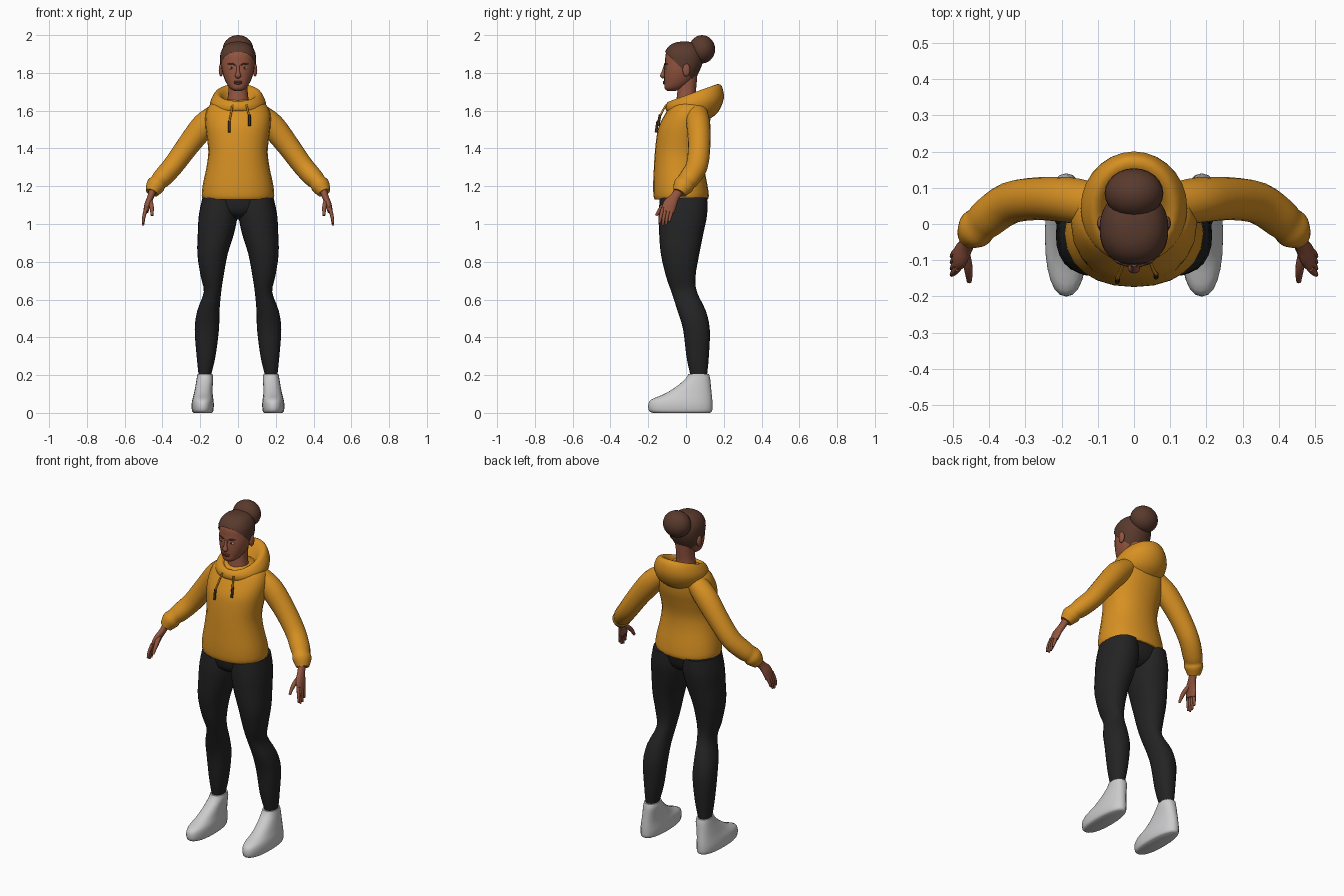
import bpy, bmesh, math
from mathutils import Vector

if "Cube" in bpy.data.objects:
    bpy.data.objects.remove(bpy.data.objects["Cube"], do_unlink=True)


def material(name, r, g, b):
    m = bpy.data.materials.new(name)
    m.use_nodes = True
    m.diffuse_color = (r, g, b, 1)
    node = m.node_tree.nodes["Principled BSDF"]
    node.inputs["Base Color"].default_value = (r, g, b, 1)
    node.inputs["Roughness"].default_value = 0.8
    return m


MUSTARD = material("mustard fabric", .68, .28, .016)
BLACK = material("black fabric", .017, .017, .017)
SHOE = material("light grey shoe", .6, .6, .61)
HAIR = material("brown hair", .1, .042, .026)
SKIN = material("brown skin", .29, .09, .05)
LIP = material("lip brown", .2, .055, .035)
WHITE = material("eye white", .55, .52, .5)
DARK = material("dark brown", .05, .03, .012)


def finish(bm, name, mat):
    bmesh.ops.recalc_face_normals(bm, faces=bm.faces)
    mesh = bpy.data.meshes.new(name)
    bm.to_mesh(mesh)
    bm.free()
    mesh.materials.append(mat)
    ob = bpy.data.objects.new(name, mesh)
    bpy.context.collection.objects.link(ob)
    bpy.ops.object.select_all(action='DESELECT')
    ob.select_set(True)
    bpy.context.view_layer.objects.active = ob
    bpy.ops.object.shade_smooth_by_angle(angle=math.radians(55))
    return ob


def smooth(rows, k=3):
    """Catmull-Rom interpolation between rows of numbers."""
    out, last = [], len(rows) - 1
    for i in range(last):
        a, b, c, d = (rows[min(max(j, 0), last)] for j in range(i - 1, i + 3))
        for t in (j / k for j in range(k)):
            out.append([q + t / 2 * (r - p + t * (2*p - 5*q + 4*r - s + t * (3*q - p - 3*r + s)))
                        for p, q, r, s in zip(a, b, c, d)])
    return out + [list(rows[last])]


def skin_rings(rings):
    bm = bmesh.new()
    loops = [[bm.verts.new(p) for p in ring] for ring in rings]
    n = len(loops[0])
    for a, b in zip(loops, loops[1:]):
        for i in range(n):
            bm.faces.new((a[i], a[(i + 1) % n], b[(i + 1) % n], b[i]))
    bm.faces.new(loops[0])
    bm.faces.new(loops[-1])
    return bm


def circle(n, e=2.0):
    for i in range(n):
        c, s = math.cos(math.tau * i / n), math.sin(math.tau * i / n)
        yield math.copysign(abs(c) ** (2 / e), c), math.copysign(abs(s) ** (2 / e), s)


def body(rows, side=1, e=2.2, n=24):
    """Level rings: z, centre x, half width, front y, back y, optional slope."""
    rings = []
    for z, cx, hw, front, back, *slope in smooth(rows):
        cy, ry = (front + back) / 2, (back - front) / 2
        tilt = slope[0] if slope else 0
        rings.append([(side * cx + hw * c, cy + ry * s, z + tilt * ry * s) for c, s in circle(n, e)])
    return skin_rings(rings)


def tube(name, rows, mat, side=1, n=10):
    """Rings square to a path: x, y, z, radius toward y, radius across."""
    rows = smooth(rows)
    pts = [Vector((side * r[0], r[1], r[2])) for r in rows]
    rings = []
    for i, (p, r) in enumerate(zip(pts, rows)):
        t = (pts[min(i + 1, len(pts) - 1)] - pts[max(i - 1, 0)]).normalized()
        u = Vector((0, 1, 0))
        u = (u - t * u.dot(t)).normalized()
        v = t.cross(u)
        rings.append([p + u * r[3] * c + v * r[4] * s for c, s in circle(n)])
    return finish(skin_rings(rings), name, mat)


def ball(name, centre, size, mat, n=16):
    bm = bmesh.new()
    bmesh.ops.create_uvsphere(bm, u_segments=n, v_segments=n // 2 + 2, radius=1)
    bmesh.ops.scale(bm, vec=size, verts=bm.verts)
    bmesh.ops.translate(bm, vec=centre, verts=bm.verts)
    return finish(bm, name, mat)


# Hooded top: trunk, then the hood folded over its rim and into the collar
trunk = [(1.13, 0, .183, -.165, .115), (1.15, 0, .192, -.172, .121), (1.21, 0, .186, -.174, .113),
         (1.3, 0, .167, -.17, .096), (1.38, 0, .157, -.165, .093), (1.46, 0, .165, -.156, .11),
         (1.52, 0, .172, -.143, .125), (1.58, 0, .172, -.112, .13), (1.63, 0, .15, -.08, .125),
         (1.66, 0, .1, -.045, .11)]
finish(body(trunk), "hoodie_body", MUSTARD)
hood = [(1.575, 0, .12, -.1, .12, -.2), (1.6, 0, .14, -.108, .17, -.05), (1.645, 0, .147, -.108, .2, .12),
        (1.685, 0, .128, -.1, .19, .3), (1.695, 0, .108, -.085, .162, .36),
        (1.675, 0, .085, -.07, .13, .35), (1.62, 0, .06, -.05, .08, .1)]
finish(body(hood, e=2, n=28), "hood", MUSTARD)

# Pelvis
pelvis = [(1.025, 0, .025, -.06, .04), (1.06, 0, .13, -.125, .085), (1.14, 0, .18, -.14, .108)]
finish(body(pelvis), "pelvis", BLACK)

leg = [(.205, .175, .034, .022, .112), (.3, .169, .05, .002, .121), (.44, .165, .064, -.015, .126),
       (.54, .157, .059, -.045, .105), (.64, .135, .046, -.077, .058), (.72, .137, .06, -.105, .05),
       (.84, .135, .08, -.133, .07), (.95, .117, .096, -.142, .092), (1.05, .105, .102, -.145, .112),
       (1.14, .1, .088, -.138, .112)]
ankle = [(.15, .175, .03, .03, .1), (.23, .175, .03, .028, .105)]
shoe = [(0, .186, .048, -.175, .125), (.01, .187, .056, -.195, .138), (.04, .187, .059, -.2, .14),
        (.07, .186, .056, -.185, .139), (.1, .184, .05, -.115, .136), (.14, .18, .046, -.05, .132),
        (.18, .175, .044, -.003, .128), (.205, .175, .04, .012, .122)]
sleeve = [(.11, .055, 1.585, .06, .055), (.18, .066, 1.522, .063, .066), (.265, .07, 1.415, .059, .06),
          (.343, .058, 1.309, .058, .055), (.4, .02, 1.245, .056, .052), (.422, 0, 1.222, .052, .046),
          (.438, -.015, 1.2, .054, .05), (.456, -.035, 1.165, .036, .034)]
palm = [(.45, -.03, 1.185, .026, .02), (.462, -.058, 1.145, .025, .018), (.478, -.085, 1.105, .037, .017),
        (.488, -.097, 1.065, .035, .014)]
thumb = [(.467, -.075, 1.13, .013, .013), (.457, -.125, 1.09, .013, .012), (.455, -.158, 1.045, .007, .007)]

for side, label in ((1, "left"), (-1, "right")):
    # Legs and feet
    finish(body(leg, side), label + "_legging", BLACK)
    finish(body(ankle, side), label + "_ankle", SKIN)
    finish(body(shoe, side, e=2.3), label + "_shoe", SHOE)

    # Arms and hands
    tube(label + "_sleeve", sleeve, MUSTARD, side, n=20)
    tube(label + "_palm", palm, SKIN, side, n=14)
    tube(label + "_thumb", thumb, SKIN, side)
    for i in range(4):
        y, drop = -.122 + .017 * i, (.012, 0, .004, .02)[i]
        finger = [(.486, y, 1.085, .01, .01), (.498, y - .012, 1.04, .0095, .009),
                  (.503, y - .018, .992 + drop, .006, .006)]
        tube(f"{label}_finger_{i + 1}", finger, SKIN, side, n=8)

    # Face pairs
    ball(label + "_ear", (side * .09, .002, 1.815), (.012, .02, .034), SKIN)
    ball(label + "_eye", (side * .035, -.106, 1.825), (.014, .006, .006), WHITE)
    ball(label + "_iris", (side * .034, -.1105, 1.825), (.0055, .003, .0055), DARK)
    brow = [(.014, -.115, 1.842, .003, .003), (.036, -.11, 1.849, .003, .004), (.058, -.097, 1.845, .002, .002)]
    tube(label + "_eyebrow", brow, HAIR, side, n=8)

# Neck and head
neck = [(1.6, 0, .07, -.06, .06), (1.68, 0, .053, -.048, .052), (1.74, 0, .051, -.042, .056),
        (1.79, 0, .055, -.03, .06)]
finish(body(neck), "neck", SKIN)
head = [(1.705, 0, .02, -.1, -.055), (1.718, 0, .042, -.113, -.015), (1.745, 0, .061, -.115, .025),
        (1.78, 0, .076, -.116, .052), (1.82, 0, .086, -.115, .072), (1.86, 0, .089, -.111, .084),
        (1.9, 0, .086, -.107, .083), (1.935, 0, .068, -.086, .065), (1.954, 0, .04, -.055, .038),
        (1.96, 0, .012, -.025, .01)]
finish(body(head), "head", SKIN)
tube("nose", [(0, -.112, 1.838, .006, .008), (0, -.12, 1.805, .009, .01), (0, -.123, 1.785, .014, .017),
              (0, -.117, 1.774, .006, .01)], SKIN)
ball("upper_lip", (0, -.115, 1.753), (.024, .007, .005), LIP)
ball("lower_lip", (0, -.114, 1.745), (.021, .008, .006), LIP)

# Hair: a cap grown from the head and cut along the hairline, plus a bun
bm = body([(z + .005, x, w + .006, f - .006, b + .006) for z, x, w, f, b in head], n=32)
bmesh.ops.bisect_plane(bm, geom=bm.verts[:] + bm.edges[:] + bm.faces[:], plane_co=(0, 0, 1.8),
                       plane_no=(0, 1, 1), clear_inner=True)
finish(bm, "hair_cap", HAIR)
ball("hair_bun", (0, .085, 1.925), (.081, .069, .075), HAIR, n=24)

# Drawstrings with dark ends, the right one hanging lower
for label, x, low in (("right", -.03, 1.54), ("left", .045, 1.575)):
    out = x + math.copysign(.016, x)
    y = -.15 + (low - 1.54) * .35
    tube(label + "_drawstring", [(x, -.106, 1.63, .005, .005), (x * 1.2, -.128, 1.59, .005, .005),
                                 (out, y, low, .005, .005)], MUSTARD, n=8)
    tube(label + "_drawstring_end", [(out, y, low + .004, .007, .007),
                                     (out, y - .009, low - .055, .007, .007)], DARK, n=8)
